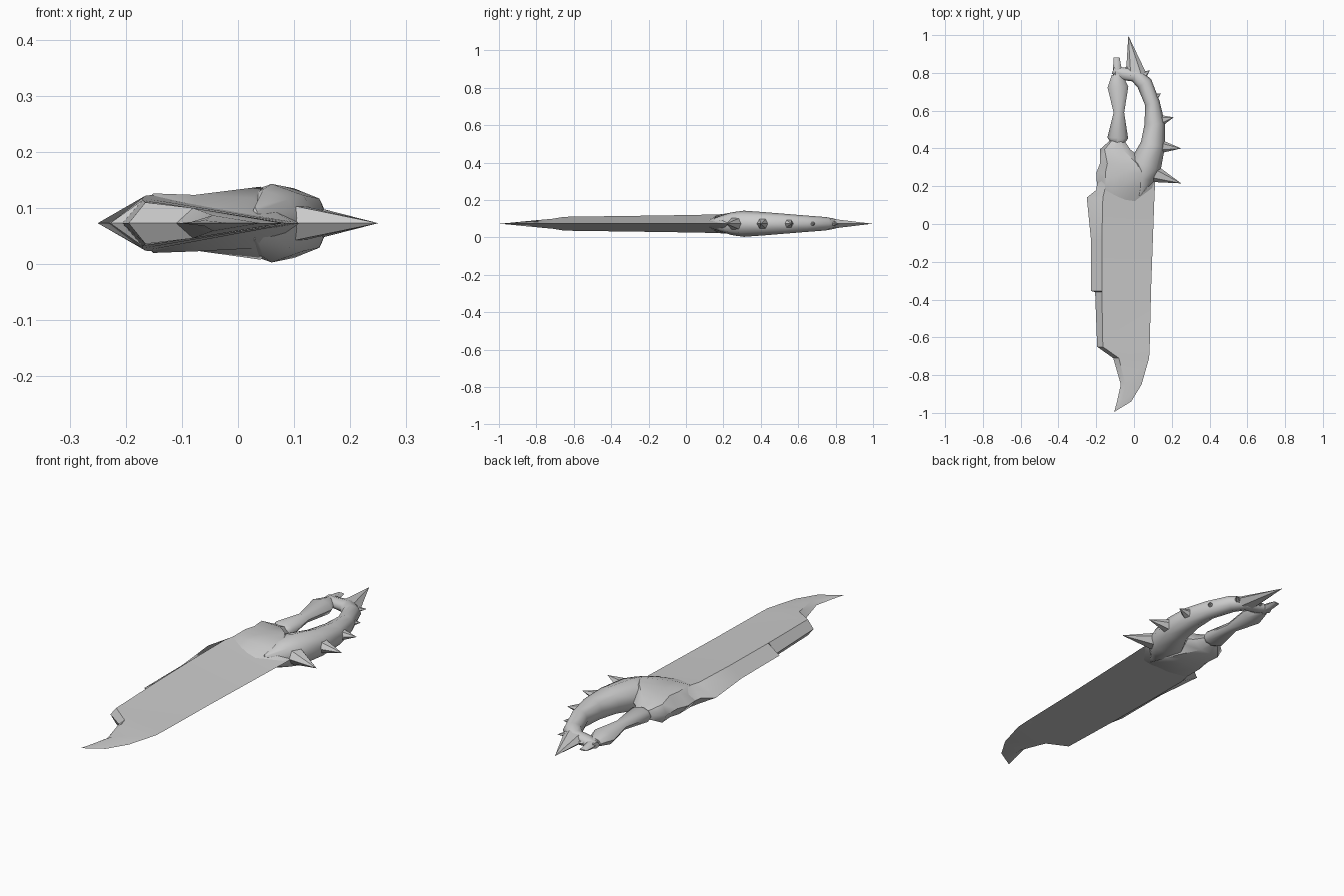
import bpy, bmesh, math
from mathutils import Vector

cube = bpy.data.objects.get("Cube")
if cube:
    bpy.data.objects.remove(cube, do_unlink=True)

MID = 0.073  # height of the plane the knife is mirrored about
GREY = (0.6, 0.6, 0.6, 1)
steel = bpy.data.materials.new("plain grey")
steel.use_nodes = True
steel.diffuse_color = GREY
steel.node_tree.nodes["Principled BSDF"].inputs["Base Color"].default_value = GREY


def loft(name, rings, angle=50):
    """Skin a list of equal-length point rings into a closed solid."""
    bm = bmesh.new()
    rows = [[bm.verts.new(p) for p in ring] for ring in rings]
    n = len(rows[0])
    for a, b in zip(rows, rows[1:]):
        for i in range(n):
            j = (i + 1) % n
            bm.faces.new((a[i], a[j], b[j], b[i]))
    bm.faces.new(rows[0])
    bm.faces.new(rows[-1])
    bmesh.ops.remove_doubles(bm, verts=bm.verts, dist=0.0005)
    bmesh.ops.recalc_face_normals(bm, faces=bm.faces)
    mesh = bpy.data.meshes.new(name)
    bm.to_mesh(mesh)
    bm.free()
    mesh.materials.append(steel)
    obj = bpy.data.objects.new(name, mesh)
    bpy.context.collection.objects.link(obj)
    bpy.ops.object.select_all(action='DESELECT')
    obj.select_set(True)
    bpy.context.view_layer.objects.active = obj
    bpy.ops.object.shade_smooth_by_angle(angle=math.radians(angle))
    return obj


def tube(name, path, sides=8, angle=50):
    """Path of (x, y, half width, half height) lying in the middle plane."""
    pts = [Vector((p[0], p[1], MID)) for p in path]
    rings = []
    for i, (x, y, w, h) in enumerate(path):
        t = (pts[min(i + 1, len(pts) - 1)] - pts[max(i - 1, 0)]).normalized()
        side = Vector((-t.y, t.x, 0))
        turn = [2 * math.pi * k / sides for k in range(sides)]
        rings.append([pts[i] + side * w * math.cos(a) + Vector((0, 0, h * math.sin(a)))
                      for a in turn])
    return loft(name, rings, angle)


def mirrored(y, profile):
    """Ring across the knife from (x, half height) pairs, first and last on the edge."""
    top = [(x, y, MID + h) for x, h in profile]
    return top + [(x, y, MID - h) for x, h in profile[-2:0:-1]]


# Blade: y, notched back edge, spine ridge, cutting edge, half thickness
blade = [(-0.995, -0.105, -0.105, -0.105, 0),
         (-0.94, -0.09, -0.06, -0.015, 0.005),
         (-0.85, -0.07, -0.045, 0.04, 0.014),
         (-0.71, -0.11, -0.08, 0.08, 0.027),
         (-0.65, -0.195, -0.165, 0.083, 0.037),
         (-0.36, -0.206, -0.17, 0.09, 0.041),
         (-0.355, -0.228, -0.17, 0.09, 0.041),
         (-0.08, -0.228, -0.17, 0.10, 0.045),
         (0.14, -0.25, -0.165, 0.108, 0.049),
         (0.18, -0.20, -0.155, 0.11, 0.05),
         (0.26, -0.19, -0.15, 0.11, 0.05)]
loft("blade", [mirrored(y, [(a, 0), (b, h), (c, 0)]) for y, a, b, c, h in blade], 35)

# Bolster: y, left, right, half height on the spine side and on the guard side
bolster = [(0.10, -0.16, 0.05, 0.02, 0.01),
           (0.19, -0.195, 0.10, 0.053, 0.045),
           (0.27, -0.20, 0.12, 0.052, 0.065),
           (0.32, -0.18, 0.08, 0.05, 0.06),
           (0.395, -0.18, -0.02, 0.042, 0.04),
           (0.44, -0.13, -0.05, 0.02, 0.02)]
loft("bolster", [mirrored(y, [(a, 0), (a + (b - a) * 0.15, s), (a + (b - a) * 0.4, s * 0.95),
                              (a + (b - a) * 0.75, g), (b, 0)])
                 for y, a, b, s, g in bolster])

# Waisted grip
tube("grip", [(-0.088, 0.42, 0.03, 0.018), (-0.086, 0.455, 0.055, 0.034),
              (-0.08, 0.59, 0.028, 0.022), (-0.085, 0.725, 0.055, 0.034),
              (-0.09, 0.79, 0.028, 0.018)], 8, 60)

# Curved knuckle guard
tube("knuckle_guard", [(0.03, 0.15, 0.005, 0.03), (0.045, 0.24, 0.065, 0.06),
                       (0.06, 0.31, 0.085, 0.07), (0.10, 0.42, 0.065, 0.062),
                       (0.11, 0.53, 0.054, 0.053), (0.097, 0.64, 0.04, 0.044),
                       (0.055, 0.745, 0.042, 0.036), (0.005, 0.79, 0.038, 0.028),
                       (-0.06, 0.795, 0.033, 0.022), (-0.11, 0.815, 0.02, 0.014)], 8, 60)

# Spikes: name, base x, base y, tip x, tip y, half width, half height
spikes = [("guard_spike_1", 0.11, 0.265, 0.25, 0.215, 0.045, 0.035),
          ("guard_spike_2", 0.14, 0.41, 0.25, 0.40, 0.036, 0.032),
          ("guard_spike_3", 0.13, 0.545, 0.21, 0.565, 0.036, 0.03),
          ("guard_spike_4", 0.09, 0.66, 0.142, 0.69, 0.034, 0.026),
          ("guard_spike_5", 0.03, 0.77, 0.085, 0.815, 0.032, 0.022),
          ("pommel_spike", 0.01, 0.79, -0.03, 0.997, 0.055, 0.028),
          ("inner_spur", -0.06, 0.80, -0.02, 0.842, 0.025, 0.016)]
for name, bx, by, tx, ty, w, h in spikes:
    tube(name, [(bx, by, w, h), (tx, ty, 0, 0)], 6, 40)

# Hooked horn at the end of the guard
tube("pommel_horn", [(-0.085, 0.785, 0.026, 0.02), (-0.09, 0.845, 0.02, 0.014),
                     (-0.092, 0.882, 0.016, 0.003)], 6, 40)
